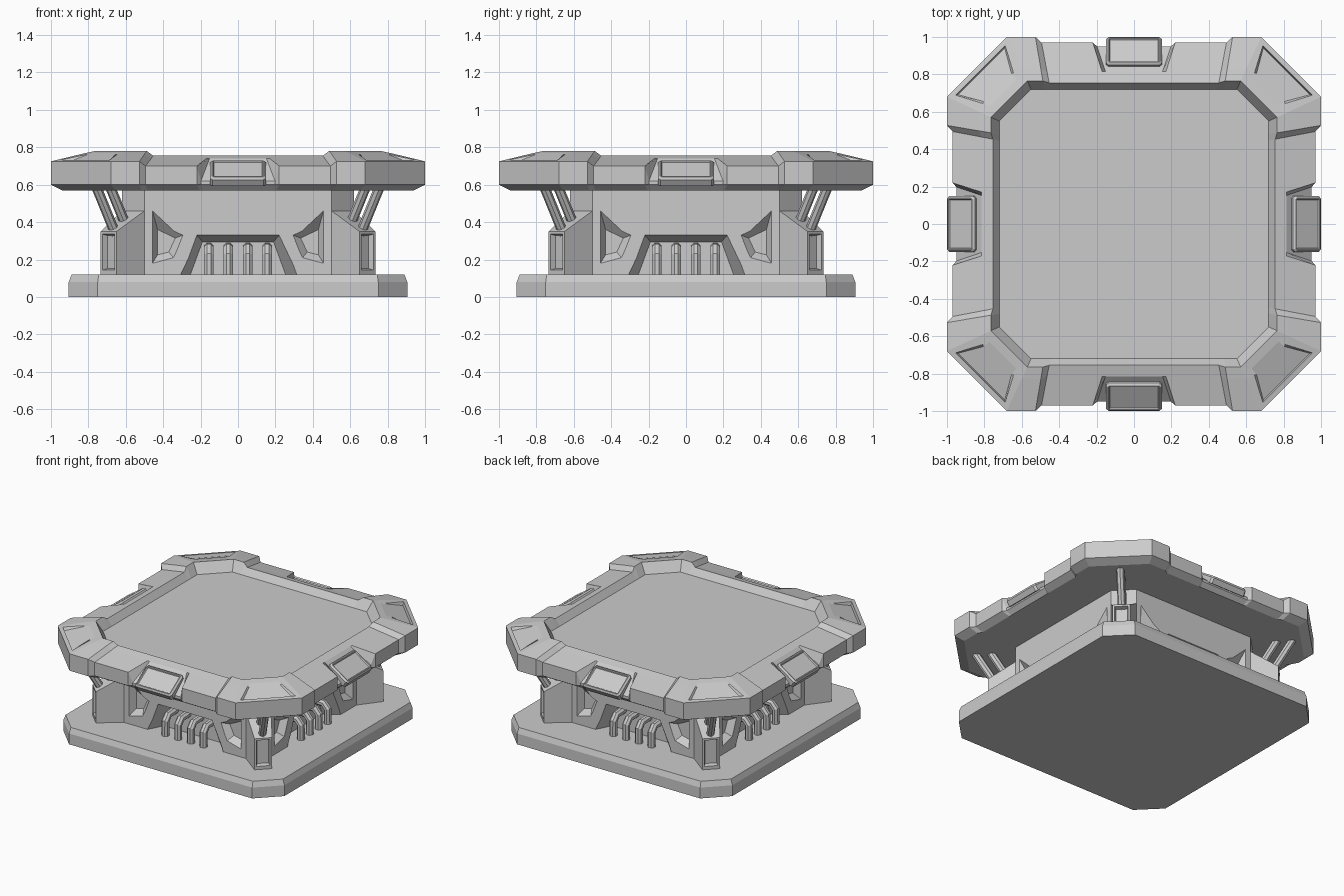
import bpy, bmesh
from math import radians, pi
from mathutils import Matrix, Vector

old = bpy.data.objects.get("Cube")
if old:
    bpy.data.objects.remove(old, do_unlink=True)

grey = bpy.data.materials.new("plain grey")
grey.use_nodes = True
tone = (0.6, 0.6, 0.6, 1)
grey.diffuse_color = tone
grey.node_tree.nodes["Principled BSDF"].inputs["Base Color"].default_value = tone


def finish(bm, name):
    bmesh.ops.recalc_face_normals(bm, faces=bm.faces)
    mesh = bpy.data.meshes.new(name)
    bm.to_mesh(mesh)
    bm.free()
    mesh.materials.append(grey)
    ob = bpy.data.objects.new(name, mesh)
    bpy.context.collection.objects.link(ob)
    return ob


def around(bm):
    """Repeat the geometry on all four sides."""
    bmesh.ops.spin(bm, geom=bm.verts[:] + bm.edges[:] + bm.faces[:], cent=(0, 0, 0),
                   axis=(0, 0, 1), angle=1.5 * pi, steps=3, use_duplicate=True)


def loft(bm, rings):
    """Skin closed rings of points and cap the ends; returns the side faces by ring."""
    vs = [[bm.verts.new(p) for p in ring] for ring in rings]
    n = len(vs[0])
    sides = [[bm.faces.new((a[i], a[(i + 1) % n], b[(i + 1) % n], b[i])) for i in range(n)]
             for a, b in zip(vs, vs[1:])]
    bm.faces.new(vs[0][::-1])
    bm.faces.new(vs[-1])
    return sides


def octagon(half, flat, z):
    ring = []
    for k in range(4):
        turn = Matrix.Rotation(k * pi / 2, 3, 'Z')
        ring += [turn @ Vector((s * flat, -half, z)) for s in (-1, 1)]
    return ring


def tube(bm, a, b, radius, sides=8):
    a, b = Vector(a), Vector(b)
    m = Matrix.Translation((a + b) / 2) @ (b - a).to_track_quat('Z', 'Y').to_matrix().to_4x4()
    bmesh.ops.create_cone(bm, cap_ends=True, segments=sides, radius1=radius, radius2=radius,
                          depth=(b - a).length, matrix=m)


# Base plate
bm = bmesh.new()
loft(bm, [octagon(.905, .75, 0), octagon(.905, .75, .08), octagon(.89, .745, .12)])
finish(bm, "base_plate")

# Body with sunken arch and side panels
FACE = .62
bm = bmesh.new()
loft(bm, [octagon(FACE, .5, .1), octagon(FACE, .5, .575)])
body = finish(bm, "body")


def cutter_prism(bm, outer, inner, depth):
    # outer outline on the wall, inner outline at the recess floor, flared in front
    front = [(2 * o[0] - i[0], -FACE - depth, 2 * o[1] - i[1]) for o, i in zip(outer, inner)]
    back = [(x, -FACE + depth, z) for x, z in inner]
    loft(bm, [front, back])


bm = bmesh.new()
cutter_prism(bm, [(-.34, .05), (.34, .05), (.22, .33), (-.22, .33)],
             [(-.28, .05), (.28, .05), (.19, .295), (-.19, .295)], .11)
for s in (-1, 1):
    cutter_prism(bm, [(s * x, z) for x, z in ((.457, .46), (.457, .18), (.345, .21), (.295, .33))],
                 [(s * x, z) for x, z in ((.43, .36), (.43, .225), (.37, .24), (.335, .315))], .045)
around(bm)
cutter = finish(bm, "recess_cutter")
cutter.hide_render = True
mod = body.modifiers.new("recesses", 'BOOLEAN')
mod.operation = 'DIFFERENCE'
mod.solver = 'EXACT'
mod.object = cutter
bpy.context.view_layer.objects.active = body
bpy.ops.object.modifier_apply(modifier=mod.name)
bpy.data.objects.remove(cutter, do_unlink=True)

# Bent pipes in the arches
bm = bmesh.new()
for k in range(4):
    x = (k - 1.5) * .104
    path = [(-.625, .1), (-.625, .225), (-.595, .26), (-.48, .265)]
    rings = []
    for (y, z), tilt in zip(path, (0, 20, 65, 90)):
        turn = Matrix.Rotation(radians(-tilt), 3, 'X')
        rings.append([Vector((x, y, z)) + turn @ (Matrix.Rotation(j * pi / 4 + pi / 8, 3, 'Z')
                      @ Vector((.027, 0, 0))) for j in range(8)])
    loft(bm, rings)
around(bm)
finish(bm, "arch_pipes")

# Corner pillars with an inset panel on the outer face
bm = bmesh.new()
plan = [(.65, -.735), (.735, -.65), (FACE, -.5), (.5, -FACE)]
walls = loft(bm, [[(x, y, .1) for x, y in plan],
                  [(x, y, z) for (x, y), z in zip(plan, (.35, .35, .46, .46))]])
bmesh.ops.recalc_face_normals(bm, faces=bm.faces)
outer = [walls[0][0]]
bmesh.ops.inset_region(bm, faces=outer, thickness=.02)
bmesh.ops.translate(bm, verts=[v for v in outer[0].verts if v.co.z < .2], vec=(0, 0, .03))
bmesh.ops.inset_region(bm, faces=outer, thickness=.01, depth=-.03)
around(bm)
finish(bm, "corner_pillars")

# Paired struts, one outside the other, leaning out to the top
bm = bmesh.new()
for s in (-.037, .037):
    tube(bm, (.615 + s, -.615 - s, .33), (.725 + s, -.725 - s, .6), .027)
around(bm)
finish(bm, "corner_struts")

# Table top: one ring of cross-sections, raised at the corners, notched mid-side
high = [(.94, .57), (1, .6), (1, .725), (.83, .766), (.765, .78), (.72, .708)]
low = [(.92, .57), (.97, .6), (.97, .7), (.815, .739), (.755, .755), (.72, .708)]
notch = low[:1] + [(.95, .6), (.95, .62)] + low[3:]
stations = [(.68, .55, high), (.527, .48, high), (.5, .447, low), (.23, .14, low), (.215, .12, notch)]


def section(sign, x_out, x_in, profile):
    return [Vector((sign * (x_in + (x_out - x_in) * (h - .72) / .28), -h, z)) for h, z in profile]


side = [section(-1, *s) for s in stations] + [section(1, *s) for s in stations[::-1]]
columns = [[Matrix.Rotation(k * pi / 2, 3, 'Z') @ p for p in col] for k in range(4) for col in side]
bm = bmesh.new()
skin = loft(bm, list(zip(*columns)))
bmesh.ops.recalc_face_normals(bm, faces=bm.faces)
# wedge-shaped hollows on the corner blocks, deepest at the outer edge
for k in range(4):
    pair = [skin[r][k * len(side) + len(side) - 1] for r in (2, 3)]
    corner = bmesh.ops.dissolve_faces(bm, faces=pair)["region"]
    bmesh.ops.inset_region(bm, faces=corner, thickness=.048)
    bmesh.ops.inset_region(bm, faces=corner, thickness=.012)
    for v in sorted(corner[0].verts, key=lambda v: -v.co.xy.length)[:2]:
        v.co.z -= .025
finish(bm, "table_top")

# Tilted consoles in the notches, with chamfered rims and a sunken screen
bm = bmesh.new()
bmesh.ops.create_cube(bm, size=1, matrix=Matrix.Diagonal((.3, .18, .04, 1)))
bmesh.ops.bevel(bm, geom=[e for e in bm.edges if abs(e.verts[0].co.z - e.verts[1].co.z) > .01],
                offset=.014, segments=1, affect='EDGES')
screen = [max(bm.faces, key=lambda f: f.calc_center_median().z)]
bmesh.ops.inset_region(bm, faces=screen, thickness=.012, depth=.012)
bmesh.ops.inset_region(bm, faces=screen, thickness=.006)
bmesh.ops.inset_region(bm, faces=screen, thickness=.005, depth=-.008)
bmesh.ops.transform(bm, verts=bm.verts, matrix=Matrix.Translation((0, -.913, .66))
                    @ Matrix.Rotation(radians(34), 4, 'X'))
around(bm)
finish(bm, "side_consoles")
